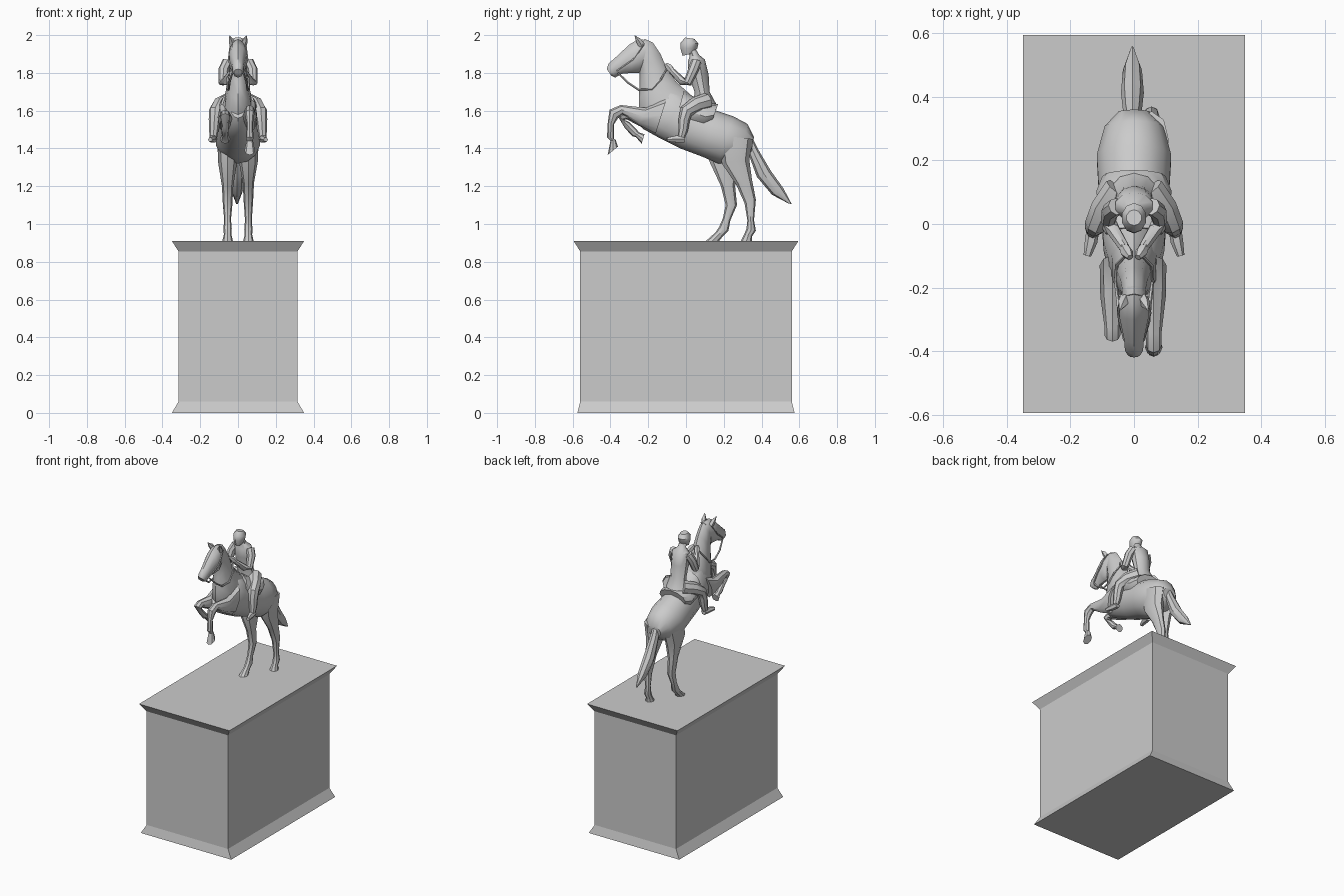
import bpy, bmesh, math
from mathutils import Vector


def skin(name, rings, smooth=40):
    """Bridge equal-sized point rings into a capped solid."""
    bm = bmesh.new()
    vs = [[bm.verts.new(p) for p in r] for r in rings]
    n = len(vs[0])
    for a, b in zip(vs, vs[1:]):
        for i in range(n):
            j = (i + 1) % n
            bm.faces.new((a[i], a[j], b[j], b[i]))
    bm.faces.new(vs[0])
    bm.faces.new(vs[-1])
    bmesh.ops.recalc_face_normals(bm, faces=bm.faces)
    me = bpy.data.meshes.new(name)
    bm.to_mesh(me)
    bm.free()
    ob = bpy.data.objects.new(name, me)
    bpy.context.collection.objects.link(ob)
    if smooth:
        bpy.ops.object.select_all(action='DESELECT')
        ob.select_set(True)
        bpy.context.view_layer.objects.active = ob
        bpy.ops.object.shade_smooth_by_angle(angle=math.radians(smooth))
    return ob


def loft(name, sections, x=0, n=10):
    """Sections: side-view silhouette points y1, z1, y2, z2 and half width."""
    rings = []
    for y1, z1, y2, z2, w in sections:
        a, b = Vector((x, y1, z1)), Vector((x, y2, z2))
        c, h = (a + b) / 2, (a - b) / 2
        rings.append([c + h * math.cos(t) + Vector((w * math.sin(t), 0, 0))
                      for t in (2 * math.pi * i / n for i in range(n))])
    return skin(name, rings)


def tube(name, pts, n=8):
    """Tapered tube through points x, y, z, radius."""
    rings = []
    for i, p in enumerate(pts):
        d = Vector(pts[min(i + 1, len(pts) - 1)][:3]) - Vector(pts[max(i - 1, 0)][:3])
        d.normalize()
        u = Vector((1, 0, 0)) - d * d.x
        u.normalize()
        v = d.cross(u)
        rings.append([Vector(p[:3]) + p[3] * (u * math.cos(t) + v * math.sin(t))
                      for t in (2 * math.pi * k / n for k in range(n))])
    return skin(name, rings)


# pedestal with flared base and cornice
skin("pedestal", [[(sx * x, sy * y, z) for sx, sy in ((-1, -1), (1, -1), (1, 1), (-1, 1))]
                  for x, y, z in ((.35, .575, 0), (.315, .56, .06), (.315, .56, .855), (.35, .595, .91))],
     smooth=0)

# horse trunk, neck and head
loft("horse_body", [
    (.36, 1.46, .345, 1.38, .05), (.325, 1.53, .28, 1.33, .095), (.25, 1.57, .17, 1.32, .12),
    (.16, 1.60, .09, 1.355, .115), (.06, 1.64, -.03, 1.40, .105), (0, 1.69, -.14, 1.455, .098),
    (-.05, 1.73, -.23, 1.505, .08), (-.11, 1.71, -.265, 1.56, .045)], n=14)
loft("horse_neck", [
    (.03, 1.68, -.20, 1.51, .08), (-.05, 1.75, -.245, 1.57, .072), (-.10, 1.82, -.25, 1.66, .055),
    (-.135, 1.90, -.245, 1.75, .045), (-.175, 1.96, -.245, 1.82, .04), (-.22, 1.98, -.26, 1.86, .035)])
loft("horse_head", [
    (-.195, 1.97, -.215, 1.84, .035), (-.25, 1.98, -.25, 1.80, .048), (-.30, 1.95, -.285, 1.80, .048),
    (-.375, 1.88, -.34, 1.795, .033), (-.41, 1.85, -.375, 1.775, .03), (-.42, 1.82, -.395, 1.785, .022)])
for s, side in ((1, "right"), (-1, "left")):
    tube("horse_ear_" + side, [(s * .028, -.235, 1.945, .018), (s * .036, -.25, 1.97, .016),
                               (s * .045, -.272, 1.998, .001)], n=5)

# raised forelegs
loft("right_foreleg", [
    (-.10, 1.67, -.16, 1.48, .04), (-.21, 1.615, -.25, 1.525, .038), (-.345, 1.63, -.335, 1.58, .025),
    (-.405, 1.605, -.36, 1.56, .025), (-.415, 1.53, -.38, 1.53, .017), (-.418, 1.46, -.38, 1.45, .02),
    (-.40, 1.44, -.372, 1.445, .017), (-.415, 1.365, -.36, 1.41, .028)], x=.062, n=8)
loft("left_foreleg", [
    (-.10, 1.65, -.16, 1.48, .04), (-.21, 1.595, -.25, 1.52, .038), (-.33, 1.605, -.315, 1.555, .025),
    (-.37, 1.585, -.33, 1.55, .025), (-.325, 1.51, -.30, 1.54, .017), (-.285, 1.465, -.258, 1.497, .02),
    (-.265, 1.46, -.25, 1.485, .017), (-.235, 1.425, -.22, 1.475, .028)], x=-.068, n=8)

# standing hind legs
loft("right_hind_leg", [
    (.17, 1.47, .355, 1.45, .055), (.19, 1.32, .335, 1.34, .05), (.265, 1.21, .35, 1.23, .03),
    (.31, 1.11, .37, 1.13, .025), (.325, 1.02, .36, 1.02, .018), (.32, .975, .37, .965, .022),
    (.31, .95, .35, .935, .02), (.29, .91, .35, .91, .028)], x=.055, n=8)
loft("left_hind_leg", [
    (.13, 1.46, .33, 1.45, .055), (.115, 1.35, .28, 1.30, .05), (.185, 1.20, .26, 1.20, .03),
    (.21, 1.10, .27, 1.10, .025), (.195, 1.03, .235, 1.02, .018), (.175, .985, .225, .965, .022),
    (.155, .955, .195, .935, .02), (.105, .91, .175, .91, .028)], x=-.055, n=8)

# tail
loft("horse_tail", [
    (.34, 1.48, .31, 1.43, .02), (.385, 1.39, .335, 1.36, .03), (.45, 1.28, .375, 1.25, .036),
    (.515, 1.19, .455, 1.155, .03), (.56, 1.105, .54, 1.11, .005)], x=-.005, n=8)

# saddle
loft("saddle", [(.17, 1.635, .13, 1.52, .10), (.13, 1.635, .08, 1.50, .118),
                (.03, 1.68, -.02, 1.52, .112), (-.01, 1.71, -.05, 1.56, .09)], n=12)

# rider torso and head
loft("rider_torso", [
    (.04, 1.63, .16, 1.635, .075), (.045, 1.70, .125, 1.70, .056), (.01, 1.80, .12, 1.79, .06),
    (.01, 1.86, .10, 1.87, .062), (.02, 1.89, .07, 1.895, .028), (.01, 1.92, .055, 1.92, .024)])
loft("rider_head", [
    (-.018, 1.89, .04, 1.905, .024), (-.03, 1.93, .06, 1.93, .036),
    (-.028, 1.96, .066, 1.955, .04), (-.005, 1.987, .045, 1.98, .024)])

# rider limbs, stirrups and reins on both sides
for s, side in ((1, "right"), (-1, "left")):
    tube("rider_arm_" + side, [
        (s * .055, .055, 1.86, .028), (s * .075, .04, 1.82, .028), (s * .08, .01, 1.75, .024),
        (s * .065, -.02, 1.755, .022), (s * .03, -.075, 1.81, .017)])
    tube("rider_hand_" + side, [(s * .035, -.065, 1.80, .014), (s * .022, -.09, 1.83, .02),
                                (s * .012, -.105, 1.845, .01)], n=6)
    tube("rider_leg_" + side, [
        (s * .05, .11, 1.65, .045), (s * .095, .05, 1.63, .042), (s * .12, .0, 1.595, .036),
        (s * .125, -.01, 1.55, .03), (s * .128, -.015, 1.50, .026), (s * .13, -.025, 1.46, .02)])
    tube("rider_boot_" + side, [(s * .128, -.01, 1.45, .02), (s * .135, -.055, 1.45, .02),
                                (s * .147, -.10, 1.447, .012)], n=6)
    tube("stirrup_" + side, [(s * .105, -.055, 1.43, .009), (s * .16, -.055, 1.43, .009)], n=4)
    tube("rein_" + side, [
        (s * .03, -.36, 1.80, .005), (s * .045, -.31, 1.75, .006), (s * .05, -.25, 1.71, .006),
        (s * .058, -.18, 1.715, .006), (s * .055, -.13, 1.77, .006), (s * .022, -.095, 1.83, .005)], n=5)
    tube("cheek_strap_" + side, [(s * .03, -.365, 1.81, .005), (s * .05, -.28, 1.87, .005),
                                 (s * .04, -.225, 1.95, .005)], n=5)
